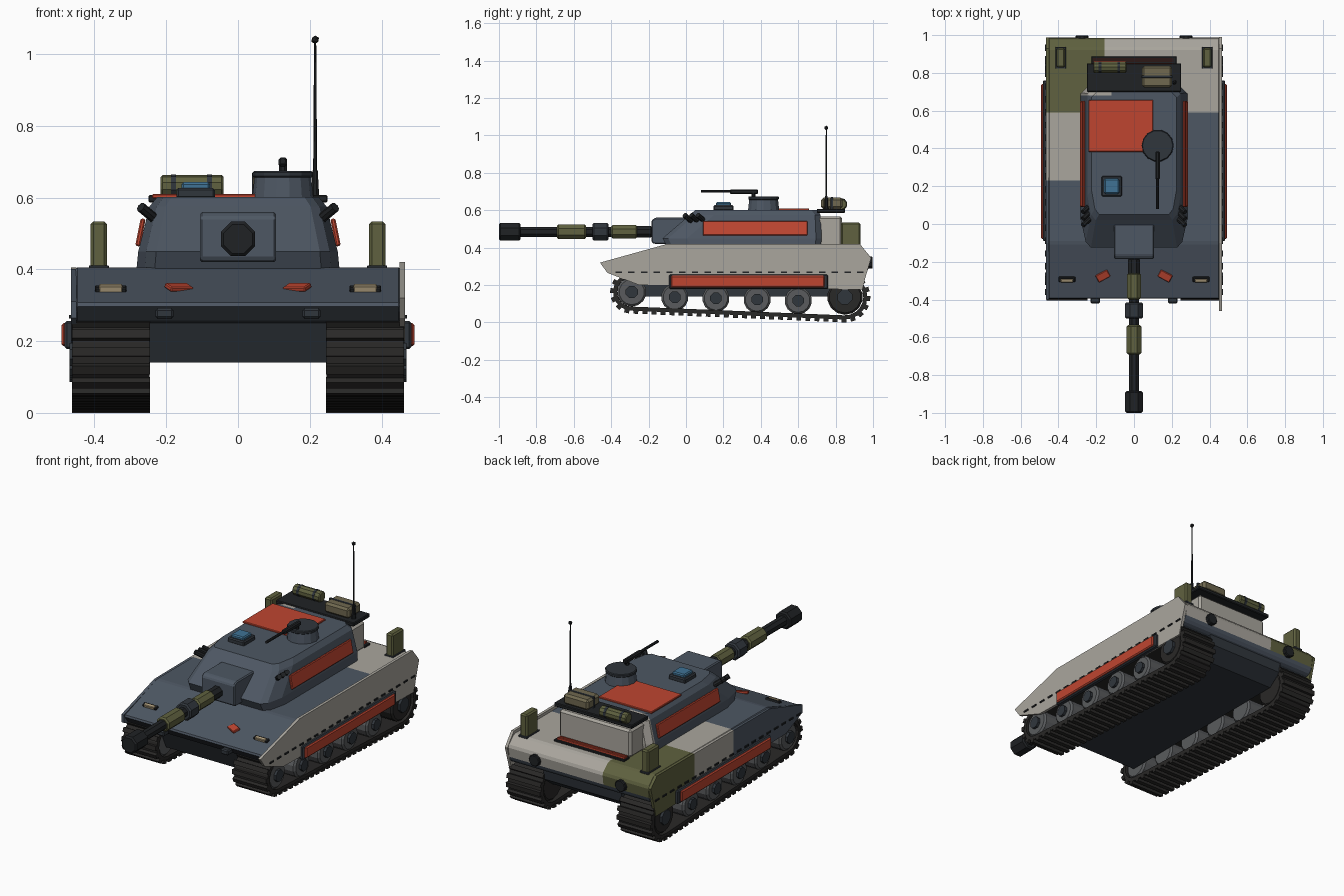
import bpy, bmesh, math
from mathutils import Vector, Matrix

if "Cube" in bpy.data.objects:
    bpy.data.objects.remove(bpy.data.objects["Cube"])

PAL = {'blue': (.075, .095, .125), 'light': (.40, .38, .34), 'olive': (.115, .12, .05),
       'red': (.52, .06, .03), 'black': (.014, .016, .018), 'dark': (.03, .037, .046),
       'track': (.022, .021, .02), 'wheel': (.10, .105, .11), 'tan': (.45, .36, .22),
       'glass': (.05, .17, .30), 'canvas': (.16, .14, .08)}
MATS = {}
for n, c in PAL.items():
    MATS[n] = bpy.data.materials.new(n)
    MATS[n].diffuse_color = (*c, 1)


def finish(name, bm, mat, bevel=0, cuts=(), paint=None):
    if bevel:
        bmesh.ops.bevel(bm, geom=bm.edges[:], offset=bevel, segments=1, affect='EDGES', clamp_overlap=True)
    for co, no in cuts:
        bmesh.ops.bisect_plane(bm, geom=bm.verts[:] + bm.edges[:] + bm.faces[:], plane_co=co, plane_no=no)
    bmesh.ops.recalc_face_normals(bm, faces=bm.faces[:])
    me = bpy.data.meshes.new(name)
    names = list(MATS) if paint else [mat]
    for n in names:
        me.materials.append(MATS[n])
    if paint:
        for f in bm.faces:
            f.material_index = names.index(paint(f.calc_center_median()))
    bm.to_mesh(me)
    bm.free()
    ob = bpy.data.objects.new(name, me)
    bpy.context.collection.objects.link(ob)
    return ob


def box(name, p, size, mat, bevel=.006, rot=(0, 0, 0)):
    bm = bmesh.new()
    bmesh.ops.create_cube(bm, size=1, matrix=Matrix.Diagonal((*size, 1)))
    ob = finish(name, bm, mat, min(bevel, min(size) * .3))
    ob.location, ob.rotation_euler = p, rot
    return ob


def cyl(name, p, r, depth, mat, axis=(0, 0, 1), r2=None, sides=12, bevel=0):
    bm = bmesh.new()
    bmesh.ops.create_cone(bm, cap_ends=True, segments=sides, radius1=r, radius2=r if r2 is None else r2,
                          depth=depth, matrix=Matrix.Rotation(math.pi / sides, 4, 'Z'))
    if bevel:
        rim = [e for e in bm.edges if abs(e.verts[0].co.z - e.verts[1].co.z) < 1e-5]
        bmesh.ops.bevel(bm, geom=rim, offset=bevel, segments=1, affect='EDGES')
    bmesh.ops.transform(bm, matrix=Vector((0, 0, 1)).rotation_difference(Vector(axis)).to_matrix().to_4x4(),
                        verts=bm.verts[:])
    ob = finish(name, bm, mat)
    ob.location = p
    return ob


def prism(name, prof, x0, x1, mat, bevel=0, cuts=(), paint=None):
    bm = bmesh.new()
    f = bm.faces.new([bm.verts.new((x0, y, z)) for y, z in prof])
    ext = bmesh.ops.extrude_face_region(bm, geom=[f])['geom']
    bmesh.ops.translate(bm, vec=(x1 - x0, 0, 0), verts=[v for v in ext if isinstance(v, bmesh.types.BMVert)])
    return finish(name, bm, mat, bevel, cuts, paint)


def camo(c):
    if c.y > .59:
        return 'olive' if c.x < -.155 else 'light'
    return 'light' if c.y > .23 and c.x < -.28 else 'blue'


X, Y, Z = (1, 0, 0), (0, 1, 0), (0, 0, 1)
CUTS = [((-.28, 0, 0), X), ((-.155, 0, 0), X), ((0, .23, 0), Y), ((0, .59, 0), Y)]

# Hull
prism('upper_hull', [(-.40, .305), (-.10, .405), (.93, .405), (.985, .355), (.975, .28), (.95, .25), (-.36, .25)],
      -.458, .458, 'blue', .01, CUTS + [((0, 0, .282), Z), ((0, 0, .3), Z)],
      lambda c: ('dark' if c.y < 0 else 'blue') if c.z < .29 else camo(c))
prism('lower_hull', [(-.36, .27), (-.30, .14), (.86, .14), (.94, .2), (.95, .27)], -.25, .25, 'dark')

# Side skirts
prism('right_skirt', [(-.46, .32), (-.10, .42), (.93, .42), (.99, .345), (.94, .175), (-.25, .2), (-.42, .265)],
      .45, .466, 'light')
prism('left_skirt', [(-.40, .31), (-.10, .40), (.93, .405), (.987, .35), (.94, .175), (-.25, .2), (-.40, .265)],
      -.45, -.466, 'blue', 0, CUTS, camo)


# Track belt around two end rollers of different size
def belt(off, n):
    (ya, za, ra), (yb, zb, rb) = (-.29, .163, .10 + off), (.85, .136, .12 + off)
    d = math.hypot(yb - ya, zb - za)
    tilt, k = math.atan2(zb - za, yb - ya), math.acos((ra - rb) / d)
    pts = []
    for cy, cz, r, a0, a1 in ((yb, zb, rb, tilt - k, tilt + k), (ya, za, ra, tilt + k, tilt + 2 * math.pi - k)):
        pts += [Vector((0, cy + r * math.cos(a0 + (a1 - a0) * i / n), cz + r * math.sin(a0 + (a1 - a0) * i / n)))
                for i in range(n + 1)]
    return pts


def track(name, x0, x1):
    bm = bmesh.new()
    rings = [[bm.verts.new((x, p.y, p.z)) for p in belt(o, 10)]
             for x, o in ((x0, -.022), (x0, 0), (x1, 0), (x1, -.022))]
    n = len(rings[0])
    for a in range(4):
        for i in range(n):
            A, B = rings[a], rings[(a + 1) % 4]
            bm.faces.new((A[i], A[(i + 1) % n], B[(i + 1) % n], B[i]))
    # tread pads at even spacing
    pts = belt(.005, 24)
    seg = [(pts[i], pts[(i + 1) % len(pts)]) for i in range(len(pts))]
    total = sum((b - a).length for a, b in seg)
    count, run, k = 62, 0, 0
    for a, b in seg:
        L = (b - a).length
        while k < count and k * total / count < run + L:
            p = a.lerp(b, (k * total / count - run) / L)
            m = (Matrix.Translation((x0 / 2 + x1 / 2, p.y, p.z))
                 @ Matrix.Rotation(math.atan2(b.z - a.z, b.y - a.y), 4, 'X')
                 @ Matrix.Diagonal((abs(x1 - x0) + .004, .026, .021, 1)))
            bmesh.ops.create_cube(bm, size=1, matrix=m)
            k += 1
        run += L
    finish(name, bm, 'track')


for s, side in ((1, 'right'), (-1, 'left')):
    track(side + '_track', s * .247, s * .461)
    # Road wheels, front idler and rear sprocket
    wheels = [(-.29, .163, .078), (.85, .136, .095)] + [(-.06 + .22 * i, .135 - .006 * i, .073) for i in range(4)]
    for i, (y, z, r) in enumerate(wheels):
        cyl(f'{side}_wheel_{i}', (s * .355, y, z), r, .2, 'track' if i == 1 else 'wheel', X, sides=14, bevel=.01)
        cyl(f'{side}_wheel_hub_{i}', (s * .455, y, z), r * .45, .03, 'dark', X, sides=8)
    # Red skirt panel on its rail, with a row of bolts above
    box(side + '_skirt_rail', (s * .468, .335, .217), (.03, .85, .078), 'dark')
    box(side + '_skirt_panel', (s * .48, .33, .218), (.024, .82, .064), 'red')
    for i in range(20):
        box(f'{side}_skirt_bolt_{i}', (s * .467, -.36 + i * .068, .268), (.008, .034, .009), 'black', 0)
    # Front lights, markers and tow lugs
    slope = (.32, 0, 0)
    box(side + '_light_frame', (s * .355, -.292, .343), (.088, .026, .02), 'black', .003, slope)
    box(side + '_light', (s * .355, -.298, .347), (.066, .02, .02), 'tan', .003, slope)
    box(side + '_front_marker', (s * .165, -.275, .35), (.07, .042, .014), 'red', .003, (.32, 0, -s * .5))
    box(side + '_tow_lug', (s * .205, -.395, .277), (.05, .05, .03), 'dark')
    # Rear exhaust, upright bins
    cyl(side + '_exhaust', (s * .275, .98, .32), .034, .036, 'black', Y, sides=10, bevel=.004)
    box(side + '_upright_bin', (s * .388, .88, .468), (.046, .105, .132), 'olive', .008)
    # Turret side panel and smoke launchers
    box(side + '_turret_panel', (s * .272, .37, .503), (.014, .56, .078), 'red', .004, (0, -s * .2, 0))
    for i in range(3):
        cyl(f'{side}_smoke_tube_{i}', (s * .252, .01 + i * .035, .558), .014, .06, 'black',
            (s * .6, -.55, .5), sides=8)

# Turret shell lofted through four outlines
bm = bmesh.new()
rings = []
for z, w, yf, yb in ((.40, .283, -.10, .72), (.45, .278, -.125, .725), (.575, .247, .02, .72), (.602, .225, .05, .70)):
    half = [(w * .82, yf), (w * .92, yf + .03), (w, yf + .13), (w, yb - .03), (w - .03, yb)]
    rings.append([bm.verts.new((x, y, z)) for x, y in half + [(-x, y) for x, y in reversed(half)]])
for A, B in zip(rings, rings[1:]):
    for i in range(10):
        j = (i + 1) % 10
        bm.faces.new((A[i], A[j], B[j], B[i]))
bm.faces.new(rings[0])
bm.faces.new(rings[-1])
finish('turret', bm, 'blue', 0, [((-.12, 0, 0), X), ((0, .68, 0), Y)],
       lambda c: 'light' if c.y > .68 and c.x < -.12 else 'blue')

# Rear bustle with tray and stowage
box('bustle', (0, .76, .487), (.46, .15, .16), 'light', .012)
box('stowage_tray', (0, .775, .597), (.5, .15, .022), 'black', .004)
cyl('bedroll', (-.128, .83, .632), .031, .175, 'olive', X, sides=10, bevel=.005)
for x in (-.18, -.08):
    cyl('bedroll_strap', (x, .83, .632), .033, .014, 'dark', X, sides=10)
box('canvas_bag', (.122, .78, .637), (.16, .115, .06), 'canvas', .012)
box('bag_strap', (.122, .78, .638), (.165, .014, .064), 'dark', .002)
for i in range(3):
    box(f'engine_grille_{i}', (-.005, .85 + i * .012, .416), (.43, .006, .02), 'red', 0)
box('grille_base', (0, .862, .41), (.45, .05, .012), 'black', .002)
for x, col in ((-.388, 'dark'), (.388, 'dark')):
    box('bin_foot', (x, .88, .405), (.056, .115, .012), col, .002)

# Roof fittings
box('roof_panel', (-.07, .52, .604), (.34, .275, .012), 'red', .003)
box('sight_base', (-.118, .2, .612), (.108, .108, .03), 'dark')
box('sight_glass', (-.118, .2, .632), (.08, .08, .022), 'glass')
cyl('cupola', (.125, .415, .63), .086, .07, 'blue', r2=.078, sides=14)
cyl('cupola_rim', (.125, .415, .665), .084, .018, 'dark', sides=14, bevel=.004)
cyl('gun_mount', (.125, .36, .685), .012, .03, 'black', sides=8)
box('roof_gun', (.125, .31, .699), (.024, .15, .026), 'black')
cyl('roof_gun_barrel', (.125, .165, .701), .008, .17, 'black', Y, sides=8)
cyl('antenna_base', (.215, .75, .64), .012, .07, 'black', r2=.008, sides=8)
cyl('antenna', (.215, .75, .82), .006, .44, 'black', r2=.003, sides=6)
bm = bmesh.new()
bmesh.ops.create_icosphere(bm, subdivisions=1, radius=.012)
finish('antenna_tip', bm, 'black').location = (.215, .75, 1.04)

# Main gun: mantlet, then barrel sections front to back (name, y0, y1, radius, material)
prism('mantlet', [(-.185, .43), (-.185, .545), (-.165, .56), (.0, .56), (-.05, .42), (-.17, .42)],
      -.106, .106, 'blue', .006)
for name, y0, y1, r, m in (('barrel', -.90, -.15, .029, 'black'), ('barrel_collar', -.27, -.18, .034, 'black'),
                           ('rear_sleeve', -.40, -.26, .039, 'olive'),
                           ('fume_extractor', -.50, -.415, .052, 'dark'),
                           ('front_sleeve', -.69, -.535, .043, 'olive'),
                           ('muzzle_brake', -1.0, -.885, .052, 'black')):
    cyl(name, (0, (y0 + y1) / 2, .485), r, y1 - y0, m, Y, sides=8, bevel=.008 if r > .03 else 0)

for m in bpy.data.materials:
    if m.users and not m.is_grease_pencil:
        m.use_nodes = True
        m.node_tree.nodes["Principled BSDF"].inputs["Base Color"].default_value = m.diffuse_color
